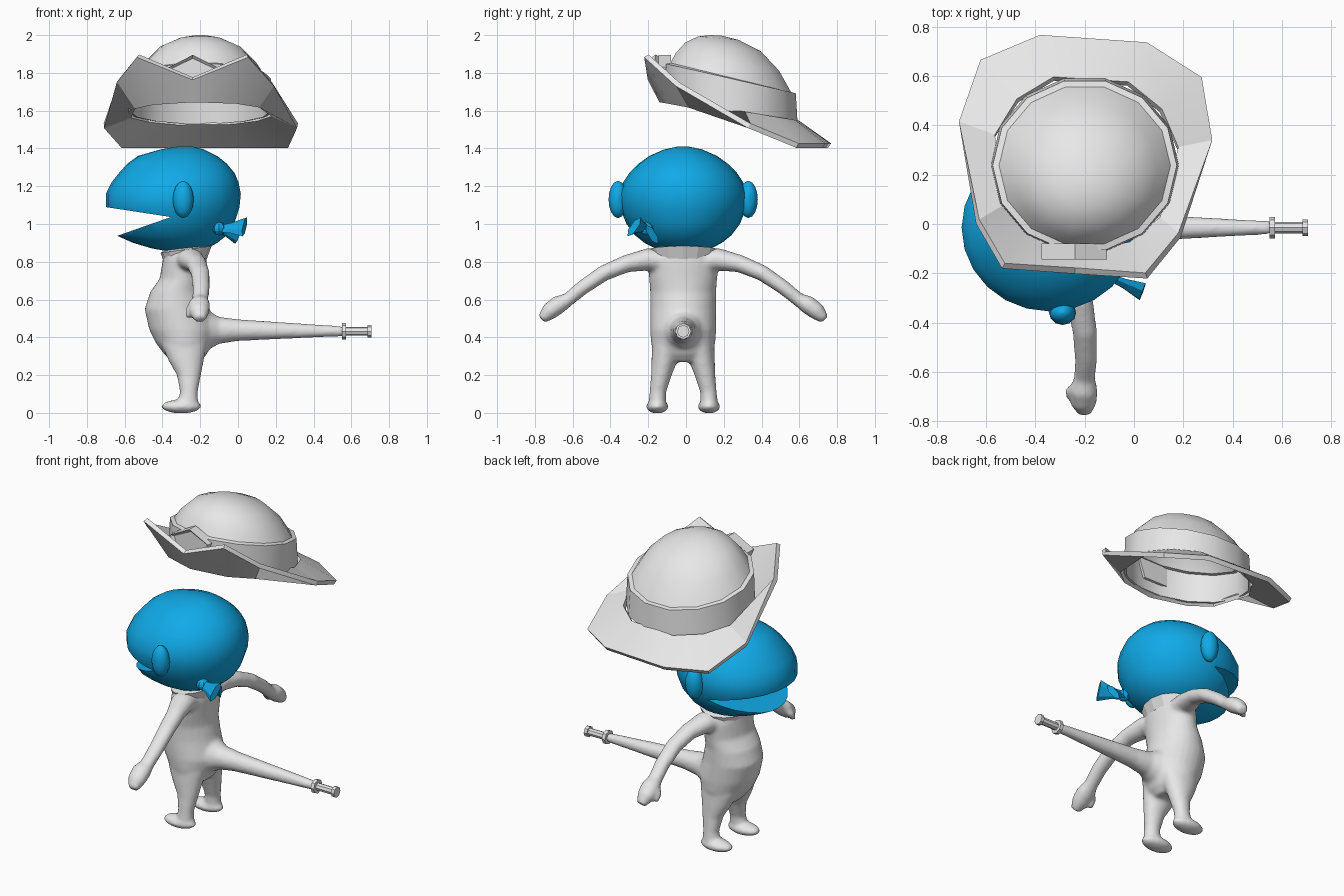
import bpy, bmesh, math
from mathutils import Vector

if "Cube" in bpy.data.objects:
    bpy.data.objects.remove(bpy.data.objects["Cube"])

CY = -0.015  # symmetry plane of the figure


def material(name, rgb):
    m = bpy.data.materials.new(name)
    m.diffuse_color = (*rgb, 1)
    m.use_nodes = True
    m.node_tree.nodes["Principled BSDF"].inputs["Base Color"].default_value = m.diffuse_color
    return m


GREY = material("light_grey", (0.8, 0.8, 0.8))
BLUE = material("sky_blue", (0.005, 0.40, 0.80))


def loft(bm, rings, n=20, cap_start=True, cap_end=True):
    """Skin rings given as (centre, axis_u, axis_v)."""
    loops = []
    for c, u, v in rings:
        c, u, v = Vector(c), Vector(u), Vector(v)
        loops.append([bm.verts.new(c + u * math.cos(2 * math.pi * i / n) + v * math.sin(2 * math.pi * i / n))
                      for i in range(n)])
    for a, b in zip(loops, loops[1:]):
        for i in range(n):
            j = (i + 1) % n
            bm.faces.new((a[i], a[j], b[j], b[i]))
    if cap_start:
        bm.faces.new(loops[0][::-1])
    if cap_end:
        bm.faces.new(loops[-1])


def stack(bm, rows, n=20, **kw):
    """Horizontal rings: (z, x_min, x_max, y_centre, y_half)."""
    loft(bm, [(((a + b) / 2, y, z), ((b - a) / 2, 0, 0), (0, h, 0)) for z, a, b, y, h in rows], n, **kw)


def tube(bm, pts, n=12, flat=1.0, up=(1, 0, 0)):
    """Tube through (x, y, z, radius); flat scales the axis across 'up'."""
    rings = []
    for i, p in enumerate(pts):
        d = Vector(pts[min(i + 1, len(pts) - 1)][:3]) - Vector(pts[max(i - 1, 0)][:3])
        v = d.cross(Vector(up)).normalized()
        u = v.cross(d).normalized()
        rings.append((p[:3], u * p[3], v * p[3] * flat))
    loft(bm, rings, n)


def ball(bm, c, r, n=16):
    stack(bm, [(c[2] - r[2] * math.cos(t), c[0] - r[0] * math.sin(t), c[0] + r[0] * math.sin(t), c[1], r[1] * math.sin(t))
               for t in [math.pi * (k + 0.15) / 8.3 for k in range(9)]], n)


def finish(name, bm, mat):
    bmesh.ops.recalc_face_normals(bm, faces=bm.faces)
    me = bpy.data.meshes.new(name)
    bm.to_mesh(me)
    bm.free()
    ob = bpy.data.objects.new(name, me)
    bpy.context.collection.objects.link(ob)
    me.materials.append(mat)
    return ob


def activate(ob):
    bpy.ops.object.select_all(action='DESELECT')
    bpy.context.view_layer.objects.active = ob
    ob.select_set(True)


def modify(ob, kind, **props):
    activate(ob)
    m = ob.modifiers.new(kind.lower(), kind)
    for k, v in props.items():
        setattr(m, k, v)
    bpy.ops.object.modifier_apply(modifier=m.name)


def smooth(ob, deg=32):
    activate(ob)
    bpy.ops.object.shade_smooth_by_angle(angle=math.radians(deg))


# Body: torso, legs, feet, arms and tapering tail fused into one skin
bm = bmesh.new()
stack(bm, [(z, a, b, CY, h) for z, a, b, h in [
    (0.27, -0.35, -0.20, 0.10), (0.31, -0.39, -0.165, 0.155), (0.37, -0.435, -0.135, 0.17),
    (0.44, -0.47, -0.12, 0.175), (0.55, -0.495, -0.15, 0.175), (0.64, -0.465, -0.17, 0.175),
    (0.71, -0.415, -0.17, 0.18), (0.80, -0.40, -0.165, 0.19), (0.86, -0.39, -0.17, 0.17)]], 28)
for s in (-1, 1):
    stack(bm, [(z, x - r, x + r, CY + s * y, h) for z, x, r, y, h in [
        (0.02, -0.265, 0.06, 0.137, 0.05), (0.06, -0.265, 0.054, 0.137, 0.046), (0.11, -0.26, 0.047, 0.134, 0.044),
        (0.20, -0.26, 0.064, 0.115, 0.055), (0.28, -0.275, 0.095, 0.098, 0.07), (0.36, -0.285, 0.12, 0.085, 0.08)]])
    ball(bm, (-0.30, CY + s * 0.137, 0.034), (0.108, 0.06, 0.037))
    tube(bm, [(x, CY + s * y, z, r) for x, y, z, r in [
        (-0.27, 0.10, 0.80, 0.08), (-0.25, 0.19, 0.812, 0.07), (-0.22, 0.30, 0.79, 0.055),
        (-0.20, 0.42, 0.74, 0.05), (-0.195, 0.53, 0.665, 0.046), (-0.20, 0.61, 0.60, 0.043),
        (-0.205, 0.66, 0.573, 0.058), (-0.205, 0.71, 0.535, 0.054), (-0.20, 0.75, 0.495, 0.03)]], 16, 0.85)
    tube(bm, [(x, CY + s * y, z, r) for x, y, z, r in [
        (-0.225, 0.64, 0.58, 0.025), (-0.258, 0.665, 0.545, 0.023), (-0.26, 0.69, 0.505, 0.016)]], 10)
tube(bm, [(-0.22, CY, 0.437, 0.14), (-0.15, CY, 0.437, 0.10), (-0.10, CY, 0.437, 0.072), (0.0, CY, 0.438, 0.058),
          (0.3, CY, 0.435, 0.041), (0.56, CY, 0.432, 0.027)], 16, up=(0, 0, 1))
body = finish("body", bm, GREY)
modify(body, 'REMESH', mode='VOXEL', voxel_size=0.011)
modify(body, 'SMOOTH', factor=0.5, iterations=7)
smooth(body, 60)

# Tail grip: guard, shaft and end knob
bm = bmesh.new()
for a, b, r in [(0.55, 0.572, 0.043), (0.56, 0.69, 0.023), (0.685, 0.706, 0.033)]:
    tube(bm, [(a, CY, 0.432, r), (b, CY, 0.432, r)], 8, up=(0, 0, 1))
finish("tail_grip", bm, GREY)

# Collar: flared open ring, higher at the back
bm = bmesh.new()
loft(bm, [((-0.28, CY, 0.81), (0.115, 0, 0.005), (0, 0.165, 0)),
          ((-0.275, CY, 0.865), (0.135, 0, 0.018), (0, 0.185, 0)),
          ((-0.28, CY, 0.88), (0.09, 0, 0.01), (0, 0.12, 0))], 14, cap_start=False, cap_end=False)
collar = finish("collar", bm, GREY)
modify(collar, 'SOLIDIFY', thickness=0.012)

# Head with a wedge-shaped open mouth
bm = bmesh.new()
stack(bm, [(z, a, b, CY, h) for z, a, b, h in [
    (0.845, -0.32, -0.22, 0.06), (0.872, -0.46, -0.16, 0.15), (0.90, -0.555, -0.11, 0.205),
    (0.94, -0.645, -0.06, 0.255), (1.0, -0.68, -0.02, 0.30), (1.09, -0.70, 0.008, 0.337), (1.16, -0.70, 0.015, 0.34),
    (1.22, -0.67, 0.003, 0.318), (1.27, -0.63, -0.018, 0.285), (1.32, -0.585, -0.06, 0.235),
    (1.36, -0.53, -0.11, 0.18), (1.395, -0.41, -0.18, 0.10), (1.41, -0.32, -0.24, 0.03)]], 24)
head = finish("head", bm, BLUE)
bm = bmesh.new()
wedge = [bm.faces.new([bm.verts.new((x, -0.6, z)) for x, z in [(-0.355, 1.037), (-0.9, 1.12), (-0.9, 0.846)]])]
ext = bmesh.ops.extrude_face_region(bm, geom=wedge)
bmesh.ops.translate(bm, vec=(0, 1.2, 0), verts=[v for v in ext["geom"] if isinstance(v, bmesh.types.BMVert)])
cutter = finish("mouth_cutter", bm, BLUE)
cutter.hide_render = True
modify(head, 'BOOLEAN', operation='DIFFERENCE', object=cutter, solver='EXACT')
bpy.data.objects.remove(cutter)
smooth(head)

# Ears
for s, side in ((-1, "right"), (1, "left")):
    bm = bmesh.new()
    ball(bm, (-0.29, CY + s * 0.345, 1.13), (0.055, 0.05, 0.098), 12)
    smooth(finish(side + "_ear", bm, BLUE))

# Knot with two flared cloth ends behind the head
bm = bmesh.new()
ball(bm, (-0.10, -0.21, 0.975), (0.035, 0.04, 0.035), 8)
for end, up in (((0.035, -0.275, 0.985), (0.3, 0.5, 0.8)), ((0.005, -0.18, 0.945), (0.6, -0.4, 0.7))):
    k, e = Vector((-0.11, -0.21, 0.975)), Vector(end)
    tube(bm, [(*k, 0.022), (*k.lerp(e, 0.5), 0.034), (*e, 0.062)], 6, 0.35, up)
finish("cloth_knot", bm, BLUE)

# Hat crown: band, step and dome, each ring tilted down to the back
HX = -0.20
bm = bmesh.new()
loft(bm, [((HX, (f + b) / 2, (zf + zb) / 2), (r, 0, 0), (0, (b - f) / 2, (zb - zf) / 2))
          for f, b, zf, zb, r in [
              (-0.12, 0.60, 1.655, 1.53, 0.382), (-0.115, 0.59, 1.85, 1.69, 0.374),
              (-0.09, 0.565, 1.855, 1.695, 0.348), (-0.062, 0.50, 1.905, 1.81, 0.295),
              (-0.01, 0.40, 1.96, 1.915, 0.215), (0.06, 0.28, 1.993, 1.975, 0.11),
              (0.13, 0.19, 2.0, 1.997, 0.03)]], 14, cap_start=False)
crown = finish("hat_crown", bm, GREY)
modify(crown, 'SOLIDIFY', thickness=0.015)
smooth(crown)

# Hat brim: low at the back, folded up in front with a notch
RIM = [(-0.38, 0.76, 1.415), (0.05, 0.73, 1.415), (0.27, 0.59, 1.415), (0.315, 0.335, 1.52), (0.185, -0.045, 1.74),
       (0.05, -0.21, 1.89), (-0.24, -0.19, 1.77), (-0.53, -0.17, 1.89), (-0.635, 0.01, 1.76), (-0.71, 0.41, 1.52),
       (-0.62, 0.66, 1.415)]
bm = bmesh.new()
outer, inner = [], []
for x, y, z in RIM:
    a = math.atan2(y - 0.24, x - HX)
    iy = 0.24 + 0.37 * math.sin(a)
    outer.append(bm.verts.new((x, y, z)))
    inner.append(bm.verts.new((HX + 0.385 * math.cos(a), iy, 1.65 - 0.16 * (iy + 0.12))))
for i in range(len(RIM)):
    j = (i + 1) % len(RIM)
    bm.faces.new((outer[i], outer[j], inner[j], inner[i]))
brim = finish("hat_brim", bm, GREY)
modify(brim, 'SOLIDIFY', thickness=0.028, offset=0)
smooth(brim, 25)

# Hat badge: five-sided plate with a raised border
bm = bmesh.new()
plate = bm.faces.new([bm.verts.new((x, -0.145, z)) for x, z in [
    (-0.375, 1.825), (-0.24, 1.895), (-0.11, 1.83), (-0.15, 1.72), (-0.33, 1.72)]])
back = bmesh.ops.extrude_face_region(bm, geom=[plate])
bmesh.ops.translate(bm, vec=(0, 0.065, 0), verts=[v for v in back["geom"] if isinstance(v, bmesh.types.BMVert)])
bm.faces.ensure_lookup_table()
front = min(bm.faces, key=lambda f: f.calc_center_median().y)
bmesh.ops.recalc_face_normals(bm, faces=bm.faces)
bmesh.ops.inset_region(bm, faces=[front], thickness=0.018)
bmesh.ops.translate(bm, vec=(0, 0.015, 0), verts=front.verts)
finish("hat_badge", bm, GREY)
